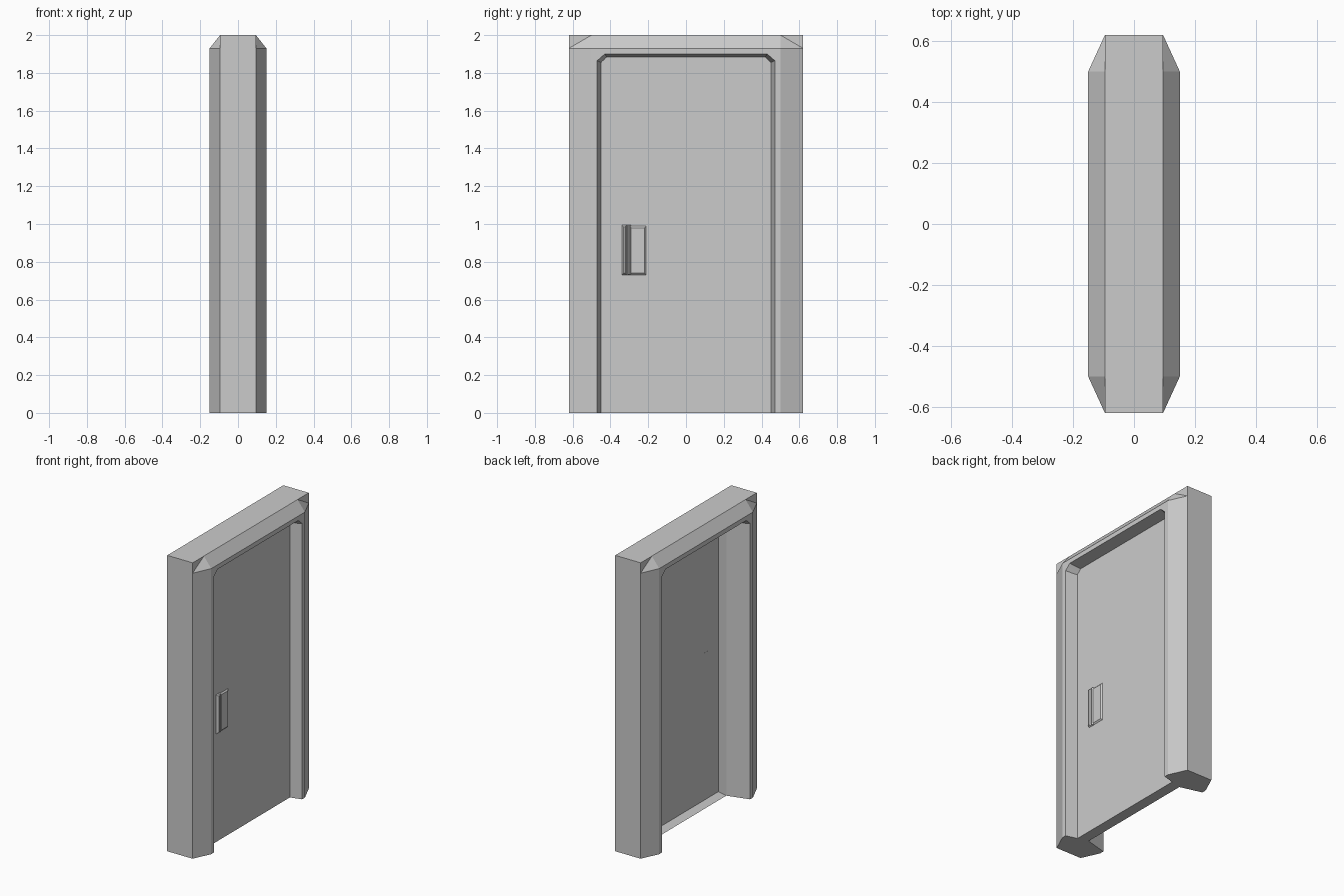
import bpy, bmesh

if "Cube" in bpy.data.objects:
    bpy.data.objects.remove(bpy.data.objects["Cube"])


def finish(bm, name):
    bmesh.ops.remove_doubles(bm, verts=bm.verts, dist=1e-4)
    bmesh.ops.dissolve_limit(bm, angle_limit=0.002, verts=bm.verts, edges=bm.edges)
    bmesh.ops.recalc_face_normals(bm, faces=bm.faces)
    mesh = bpy.data.meshes.new(name)
    bm.to_mesh(mesh)
    bm.free()
    obj = bpy.data.objects.new(name, mesh)
    bpy.context.collection.objects.link(obj)
    return obj


def arch(x, side, a, top):
    """Upside-down U at depth x: foot, three corner points, mirrored."""
    mid = ((a[0] + top[0]) / 2, (a[1] + top[1]) / 2)
    half = [(side, 0), a, mid, top]
    return [(x, y, z) for y, z in half] + [(x, -y, z) for y, z in reversed(half)]


def square_arch(x):
    half = [(.62, 0), (.62, 1.93), (.62, 2), (.5, 2)]
    return [(x, y, z) for y, z in half] + [(x, -y, z) for y, z in reversed(half)]


# Door frame: section swept around the opening, symmetric in x
def side_arches(s):
    return [arch(s * .15, .47, (.47, 1.865), (.43, 1.90)),
            arch(s * .15, .50, (.50, 1.93), (.50, 1.93)),
            arch(s * .095, .62, (.62, 1.93), (.50, 2.0)),
            square_arch(s * .095)]


rings = [arch(0, .43, (.43, 1.845), (.41, 1.87))]
rings += side_arches(1) + side_arches(-1)[::-1]
bm = bmesh.new()
loops = [[bm.verts.new(p) for p in r] for r in rings]
n = len(loops)
for i in range(n):
    a, b = loops[i], loops[(i + 1) % n]
    for j in range(7):
        bm.faces.new((a[j], a[j + 1], b[j + 1], b[j]))
for j in (0, 7):
    bm.faces.new([r[j] for r in loops])
finish(bm, "door_frame")

# Door panel: a single sheet with a flat lip at the floor
DX = .073
bm = bmesh.new()
panel = [bm.verts.new(p) for p in arch(DX, .45, (.45, 1.856), (.42, 1.886))]
bm.faces.new(panel)
lip = [bm.verts.new((0, y, 0)) for y in (-.43, .43)]
bm.faces.new((panel[0], panel[7], lip[0], lip[1]))
finish(bm, "door_panel")


# Handle: low bevelled blocks on the panel
def raised_block(name, base, cap, height):
    bm = bmesh.new()
    rows = []
    for x, (y0, y1, z0, z1) in ((DX - .001, base), (DX + height, cap)):
        rows.append([bm.verts.new((x, y, z)) for y, z in
                     ((y0, z0), (y1, z0), (y1, z1), (y0, z1))])
    lo, hi = rows
    bm.faces.new(lo)
    bm.faces.new(hi)
    for i in range(4):
        k = (i + 1) % 4
        bm.faces.new((lo[i], lo[k], hi[k], hi[i]))
    return finish(bm, name)


raised_block("handle_grip", (-.34, -.313, .73, .995), (-.33, -.323, .74, .985), .015)
raised_block("handle_ridge", (-.312, -.29, .73, .995), (-.306, -.302, .735, .99), .012)
raised_block("handle_plate", (-.295, -.21, .73, .99), (-.29, -.22, .74, .98), .008)
